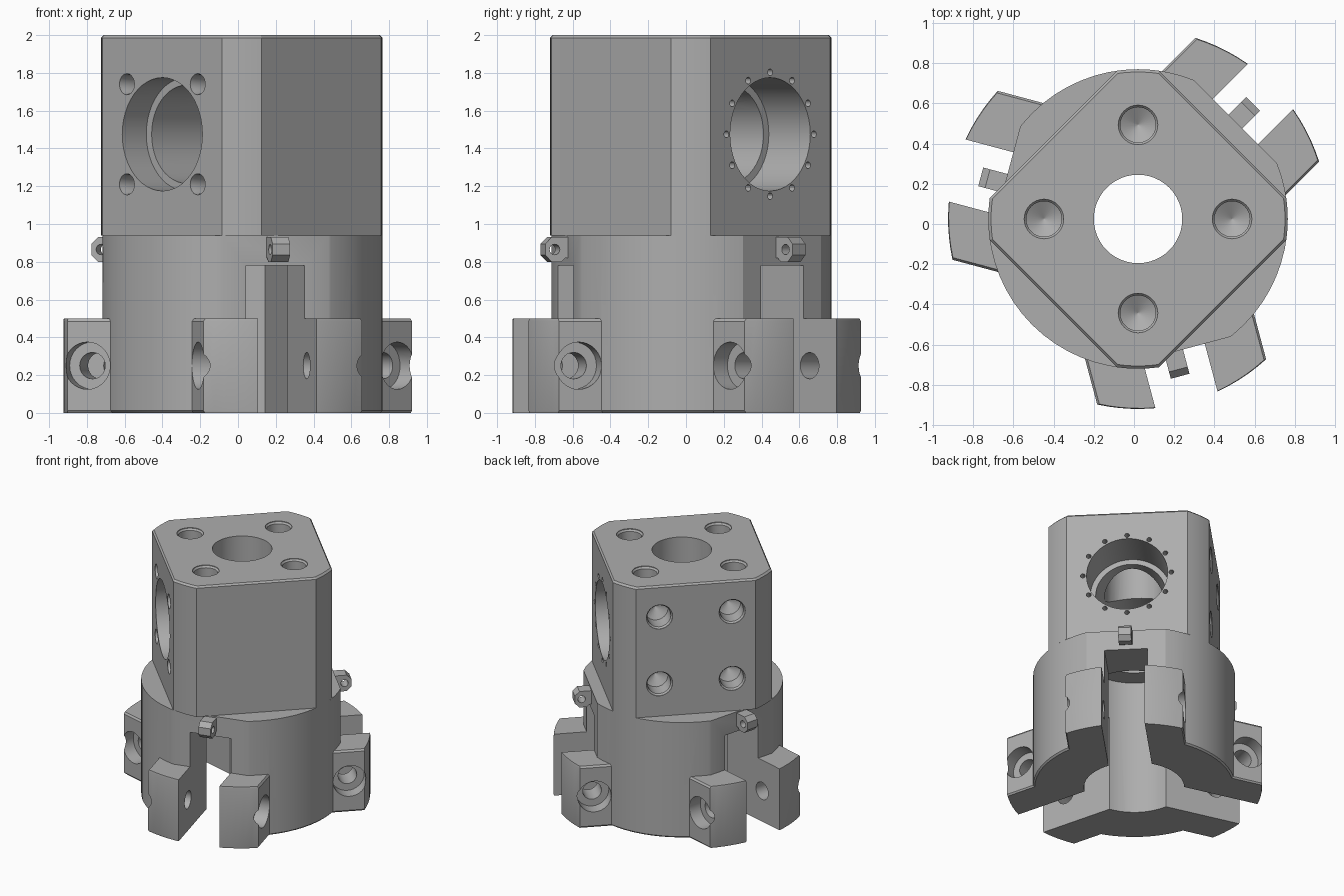
import bpy, bmesh, math
from mathutils import Matrix, Vector

if "Cube" in bpy.data.objects:
    bpy.data.objects.remove(bpy.data.objects["Cube"])

CENTRE = Vector((0.02, 0.025, 0))
R, PAD_R, FLAT = 0.745, 0.945, 0.595
LEDGE, TOP, WINDOW_Z = 0.94, 2.0, 1.475
SLOTS = (45, 165, 285)

steel = bpy.data.materials.new("grey_steel")
steel.use_nodes = True
steel.diffuse_color = (0.42, 0.42, 0.42, 1)
steel.node_tree.nodes["Principled BSDF"].inputs["Base Color"].default_value = (0.42, 0.42, 0.42, 1)


def loft(name, rings, matrix=Matrix()):
    """Closed solid through equal rings of points."""
    bm = bmesh.new()
    loops = [[bm.verts.new(matrix @ Vector(p)) for p in ring] for ring in rings]
    n = len(loops[0])
    for a, b in zip(loops, loops[1:]):
        for i in range(n):
            bm.faces.new((a[i], a[(i + 1) % n], b[(i + 1) % n], b[i]))
    bm.faces.new(loops[0])
    bm.faces.new(loops[-1])
    bmesh.ops.recalc_face_normals(bm, faces=bm.faces)
    mesh = bpy.data.meshes.new(name)
    bm.to_mesh(mesh)
    bm.free()
    mesh.materials.append(steel)
    obj = bpy.data.objects.new(name, mesh)
    bpy.context.collection.objects.link(obj)
    return obj


def lathe(name, profile, matrix=Matrix(), n=48):
    turn = [2 * math.pi * i / n for i in range(n)]
    return loft(name, [[(r * math.cos(t), r * math.sin(t), z) for t in turn] for r, z in profile], matrix)


def prism(name, pts, z0, z1, low=0.0, high=0.0, matrix=Matrix()):
    """Extruded outline with chamfered bottom and top rims."""
    mid = sum((Vector(p) for p in pts), Vector((0, 0))) / len(pts)
    size = max((Vector(p) - mid).length for p in pts)

    def ring(z, inset):
        return [(*(mid + (Vector(p) - mid) * (1 - inset / size)), z) for p in pts]
    levels = [(z0, low)] + ([(z0 + low, 0)] if low else [])
    levels += ([(z1 - high, 0)] if high else []) + [(z1, high)]
    return loft(name, [ring(z, c) for z, c in levels], matrix)


def rot(angle):
    return Matrix.Rotation(math.radians(angle), 4, "Z")


def face_in(angle, side, z, out=FLAT):
    """Frame on a flat: local z points inwards, local y upwards."""
    return rot(angle) @ Matrix.Translation((out, side, z)) @ Matrix.Rotation(-math.pi / 2, 4, "Y")


def across(angle, u, v, z):
    """Frame whose local z runs along the tangent."""
    return rot(angle) @ Matrix.Translation((u, v, z)) @ Matrix.Rotation(-math.pi / 2, 4, "X")


def box(name, u0, u1, v0, v1, z0, z1, angle=0):
    return prism(name, [(u0, v0), (u1, v0), (u1, v1), (u0, v1)], z0, z1, matrix=rot(angle))


def apply(target, tool, mode="DIFFERENCE"):
    mod = target.modifiers.new("bool", "BOOLEAN")
    mod.operation, mod.solver, mod.object = mode, "EXACT", tool
    bpy.context.view_layer.objects.active = target
    bpy.ops.object.modifier_apply(modifier=mod.name)
    mesh = tool.data
    bpy.data.objects.remove(tool)
    bpy.data.meshes.remove(mesh)


def blind(r, depth):
    """Drilled hole with a small countersink and a conical end."""
    return [(r * 1.12, -0.02), (r * 1.12, 0.005), (r, 0.018), (r, depth), (0.002, depth + r * 0.55)]


# Lower round body with flats, pads and slots
base = lathe("cutter_body", [(R - 0.012, 0), (R, 0.012), (R, LEDGE)], n=64)
for a in SLOTS:
    apply(base, box("tool", 0.685, 1.2, -0.6, 0.6, -0.1, 1.2, a))
half = math.asin(0.435 / PAD_R)
arc = [(PAD_R * math.cos(half * i / 8), PAD_R * math.sin(half * i / 8)) for i in range(-8, 9)]
for a in SLOTS:
    pad = prism("pad", arc + [(0.45, 0.435), (0.45, -0.435)], 0, 0.5, 0.012, 0.015, rot(a))
    apply(base, pad, "UNION")
apply(base, lathe("tool", [(0.37, -0.1), (0.37, 1.1)]))
for a in SLOTS:
    apply(base, box("tool", 0.0, 1.2, -0.16, 0.16, -0.1, 0.78, a))
# Clamping holes through both arms of each pad
for a in SLOTS:
    apply(base, lathe("tool", [(0.07, -0.6), (0.07, 0.6)], across(a, 0.73, 0, 0.25), 24))
    for s in (1, -1):
        sink = [(0.125, 0.33 * s), (0.125, 0.62 * s)]
        apply(base, lathe("tool", sink, across(a, 0.73, 0, 0.25), 32))

# Upper square head with rounded corners
corner = 45 - math.degrees(math.acos(FLAT / R))
outline = []
for k in range(4):
    for i in range(-3, 4):
        t = math.radians(90 * k + corner * i / 3)
        outline.append((R * math.cos(t), R * math.sin(t)))
head = prism("square_head", outline, LEDGE, TOP, 0, 0.014)
apply(head, lathe("tool", [(0.37, 0.8), (0.37, 1.1)]))
apply(head, lathe("tool", [(0.22, 0.9), (0.22, 2.1)]))
# Stepped cross bore between two opposite flats
apply(head, lathe("tool", [(0.26, -0.1), (0.26, 1.4)], face_in(45, 0, WINDOW_Z)))
for a, depth in ((45, 0.31), (225, 0.18)):
    apply(head, lathe("tool", [(0.3, -0.1), (0.3, depth)], face_in(a, 0, WINDOW_Z)))
# Ring of small holes round one bore
for i in range(12):
    t = math.radians(30 * i)
    frame = face_in(45, 0.328 * math.cos(t), WINDOW_Z + 0.328 * math.sin(t))
    apply(head, lathe("tool", [(0.018, -0.02), (0.018, 0.1)], frame, 12))
# Four screw holes on two other flats
for a, r, gap, depth in ((225, 0.05, 0.265, 0.16), (135, 0.088, 0.272, 0.14)):
    for side in (-gap, gap):
        for dz in (-gap, gap):
            apply(head, lathe("tool", blind(r, depth), face_in(a, side, WINDOW_Z + dz), 24))
# Four drilled holes in the top
for k in range(4):
    frame = rot(90 * k) @ Matrix.Translation((0.468, 0, TOP)) @ Matrix.Rotation(math.pi, 4, "X")
    apply(head, lathe("tool", blind(0.088, 0.14), frame, 32))

# Coolant nozzles above the slots
nozzles = []
for i, a in enumerate(SLOTS):
    # side outline in radius and height, pushed across the slot
    side = [(0.62, 0.82), (0.7, 0.82), (0.72, 0.8), (0.775, 0.8), (0.81, 0.835),
            (0.81, 0.895), (0.775, 0.93), (0.62, 0.93)]
    block = loft(f"coolant_nozzle_{i + 1}", [[(u, v, z) for u, z in side] for v in (-0.048, 0.048)], rot(a))
    apply(block, lathe("tool", [(0.028, -0.1), (0.028, 0.1)], across(a, 0.758, 0, 0.865), 16))
    nozzles.append(block)

bpy.ops.object.select_all(action="DESELECT")
for obj in [base, head] + nozzles:
    obj.data.transform(Matrix.Translation(CENTRE))
    obj.select_set(True)
bpy.context.view_layer.objects.active = base
bpy.ops.object.shade_smooth_by_angle(angle=math.radians(25))
